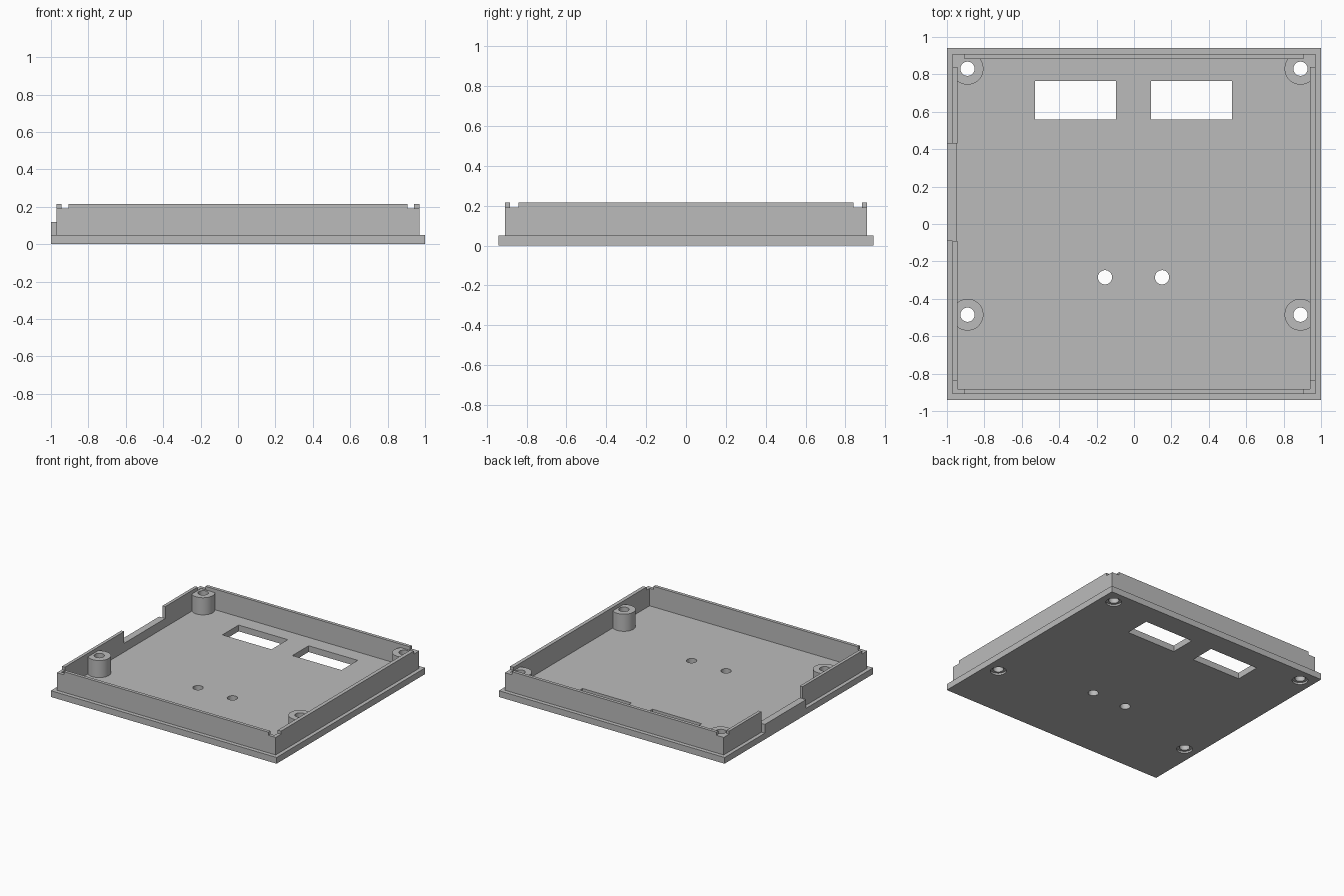
import bpy
import math

if "Cube" in bpy.data.objects:
    bpy.data.objects.remove(bpy.data.objects["Cube"], do_unlink=True)

grey = bpy.data.materials.new("plain_grey")
grey.use_nodes = True
COLOUR = (0.5, 0.5, 0.5, 1)
grey.diffuse_color = COLOUR
grey.node_tree.nodes["Principled BSDF"].inputs["Base Color"].default_value = COLOUR


def finish(name):
    ob = bpy.context.object
    ob.name = name
    ob.data.materials.append(grey)
    return ob


def box(name, x0, x1, y0, y1, z0, z1):
    bpy.ops.mesh.primitive_cube_add(
        size=1, location=((x0 + x1) / 2, (y0 + y1) / 2, (z0 + z1) / 2))
    ob = bpy.context.object
    ob.scale = (x1 - x0, y1 - y0, z1 - z0)
    bpy.ops.object.transform_apply(location=True, rotation=False, scale=True)
    return finish(name)


def cylinder(name, x, y, radius, z0, z1):
    bpy.ops.mesh.primitive_cylinder_add(
        vertices=48, radius=radius, depth=z1 - z0, location=(x, y, (z0 + z1) / 2))
    return finish(name)


def combine(target, cutter, operation="DIFFERENCE"):
    """Apply a boolean and discard the helper."""
    mod = target.modifiers.new("cut", "BOOLEAN")
    mod.operation = operation
    mod.solver = "EXACT"
    mod.object = cutter
    cutter.hide_render = True
    bpy.context.view_layer.objects.active = target
    bpy.ops.object.modifier_apply(modifier=mod.name)
    bpy.data.objects.remove(cutter, do_unlink=True)


PLATE_TOP, LEDGE, WALL_TOP, POST_TOP = 0.05, 0.19, 0.215, 0.187
INNER = (-0.945, 0.94, -0.882, 0.882)
HOLE = 0.038
POSTS = [(x, y) for x in (-0.89, 0.89) for y in (-0.485, 0.83)]

# Base plate with two windows and two small holes
plate = box("base_plate", -1, 1, -0.94, 0.94, 0, PLATE_TOP)
for x0, x1 in ((-0.53, -0.095), (0.09, 0.525)):
    combine(plate, box("window_cutter", x0, x1, 0.56, 0.765, -0.1, 0.1))
for x in (-0.155, 0.15):
    combine(plate, cylinder("hole_cutter", x, -0.285, HOLE, -0.1, 0.1))

# Screw holes, with shallow counterbores underneath
for x, y in POSTS:
    combine(plate, cylinder("screw_cutter", x, y, HOLE, -0.1, 0.1))
    combine(plate, cylinder("counterbore_cutter", x, y, 0.058, -0.1, 0.015))

# Perimeter wall, lowered at the corners
wall = box("perimeter_wall", -0.97, 0.97, -0.908, 0.908, PLATE_TOP, WALL_TOP)
combine(wall, box("cavity_cutter", *INNER, -0.1, 0.4))
for sx in (-1, 1):
    for sy in (-1, 1):
        xs = sorted((sx * 0.905, sx * 1.1))
        ys = sorted((sy * 0.84, sy * 1.1))
        combine(wall, box("corner_cutter", *xs, *ys, LEDGE, 0.4))

# Side opening and its thicker sill
combine(wall, box("opening_cutter", -1.1, -0.9, -0.09, 0.43, 0, 0.4))
box("opening_sill", -1, INNER[0], -0.09, 0.43, PLATE_TOP, 0.12)

# Hollow screw posts, trimmed against the wall
for i, (x, y) in enumerate(POSTS):
    post = cylinder("screw_post_%d" % (i + 1), x, y, 0.085, PLATE_TOP, POST_TOP)
    combine(post, cylinder("screw_cutter", x, y, HOLE, -0.1, 0.4))
    combine(post, box("trim_helper", *INNER, -0.1, 0.4), "INTERSECT")

# Smooth the round walls, keep the edges sharp
for ob in bpy.context.scene.objects:
    if ob.type == "MESH" and ob.name.startswith(("screw_post", "base_plate")):
        bpy.ops.object.select_all(action="DESELECT")
        ob.select_set(True)
        bpy.context.view_layer.objects.active = ob
        bpy.ops.object.shade_smooth_by_angle(angle=math.radians(30))
